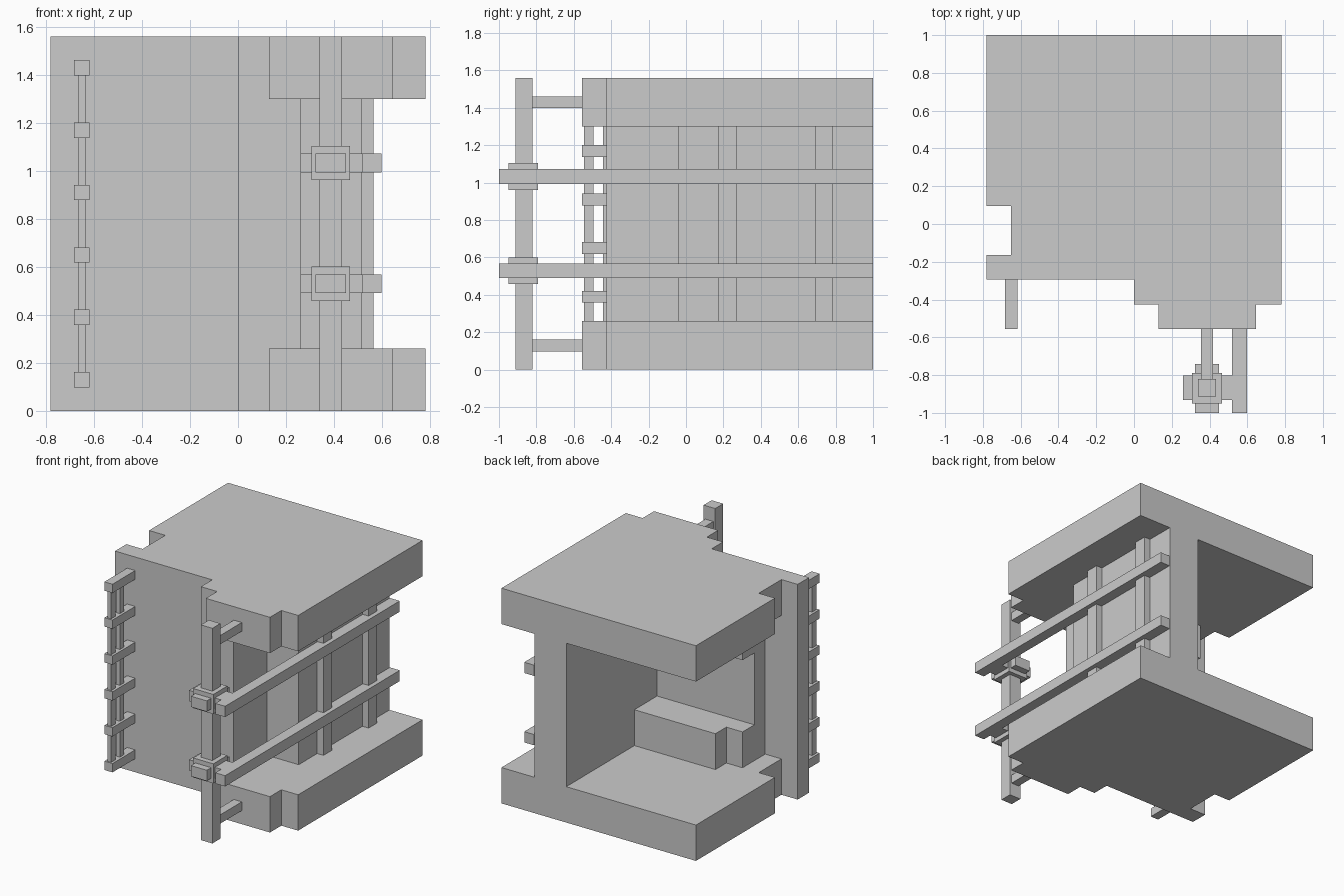
import bpy, bmesh

if "Cube" in bpy.data.objects:
    bpy.data.objects.remove(bpy.data.objects["Cube"])


def prism(name, outline, z0, z1):
    """Extrude a flat xy outline from z0 up to z1."""
    bm = bmesh.new()
    face = bm.faces.new([bm.verts.new((x, y, z0)) for x, y in outline])
    top = bmesh.ops.extrude_face_region(bm, geom=[face])["geom"]
    verts = [v for v in top if isinstance(v, bmesh.types.BMVert)]
    bmesh.ops.translate(bm, vec=(0, 0, z1 - z0), verts=verts)
    bmesh.ops.recalc_face_normals(bm, faces=bm.faces)
    mesh = bpy.data.meshes.new(name)
    bm.to_mesh(mesh)
    bm.free()
    obj = bpy.data.objects.new(name, mesh)
    bpy.context.collection.objects.link(obj)
    return obj


def box(name, x, y, z):
    """Box from (min, max) pairs."""
    return prism(name, [(x[0], y[0]), (x[1], y[0]), (x[1], y[1]), (x[0], y[1])], *z)


H = 1.56
LOW, HIGH = 0.26, 1.30

# Floor and roof slabs share one stepped outline
slab = [(-0.78, 1), (-0.78, 0.095), (-0.65, 0.095), (-0.65, -0.165),
        (0, -0.165), (0, -0.425), (0.13, -0.425), (0.13, -0.555),
        (0.645, -0.555), (0.645, -0.425), (0.78, -0.425), (0.78, 1)]
prism("floor_slab", slab, 0, LOW)
prism("roof_slab", slab, HIGH, H)

# Walls
box("front_panel", (-0.78, 0), (-0.295, -0.165), (0, H))
prism("front_wall", [(-0.52, -0.165), (0, -0.165), (0, -0.425), (0.26, -0.425),
                     (0.26, -0.04), (-0.52, -0.04)], LOW, HIGH)
box("side_wall", (0.26, 0.515), (-0.04, 1), (LOW, HIGH))
for y in (0.172, 0.69):
    box("side_wall_rib", (0.515, 0.565), (y, y + 0.097), (LOW, HIGH))

# Stepped inner ledges along the floor and ceiling
ledge = [(-0.52, -0.04), (0.26, -0.04), (0.26, 0.22), (-0.39, 0.22),
         (-0.39, 0.095), (-0.52, 0.095)]
prism("lower_ledge", ledge, LOW, 0.52)
prism("upper_ledge", ledge, 1.04, HIGH)

# Ladder on the front panel
for i in range(6):
    z = 0.13 + 0.26 * i
    box("ladder_rung", (-0.683, -0.618), (-0.555, -0.295), (z - 0.032, z + 0.032))
for y in (-0.545, -0.445):
    box("ladder_rail", (-0.665, -0.636), (y, y + 0.05), (0.13, 1.43))

# Front pole with its two brackets
box("pole", (0.34, 0.433), (-0.912, -0.82), (0, H))
for z in (0.13, 1.43):
    box("pole_bracket", (0.355, 0.419), (-0.83, -0.555), (z - 0.032, z + 0.032))

# Clamps on the pole, and the long side bars beside them
for z in (0.53, 1.033):
    bar_z = (z - 0.039, z + 0.039)
    box("clamp_collar", (0.306, 0.467), (-0.95, -0.79), (z - 0.071, z + 0.071))
    box("clamp_bolt", (0.323, 0.45), (-1, -0.74), bar_z)
    box("clamp_cross_bar", (0.26, 0.52), (-0.933, -0.803), bar_z)
    box("side_bar", (0.518, 0.597), (-1, 1), bar_z)
